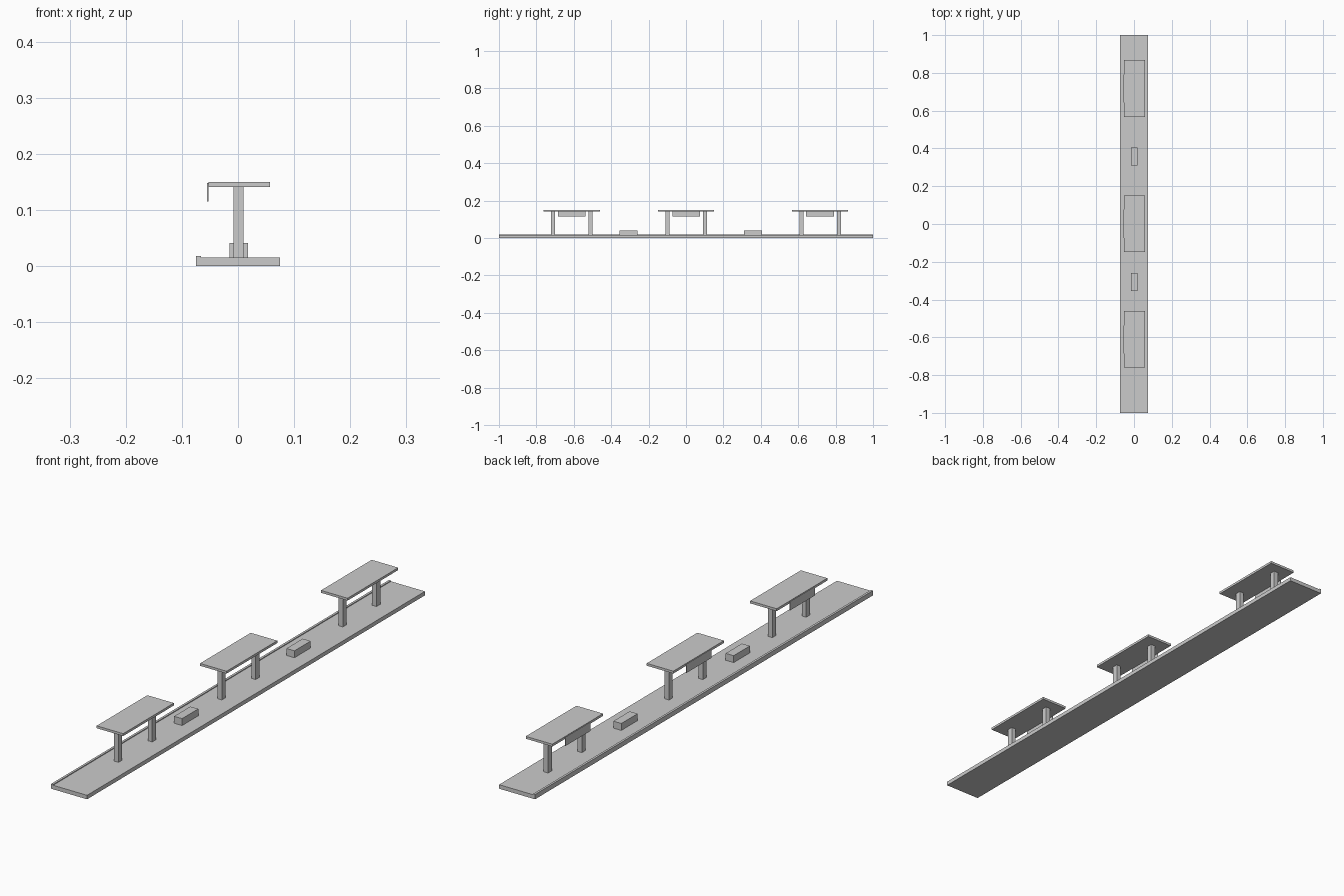
import bpy

if "Cube" in bpy.data.objects:
    bpy.data.objects.remove(bpy.data.objects["Cube"])


def box(name, x, y, z):
    """Box from (min, max) extents on each axis."""
    bpy.ops.mesh.primitive_cube_add(
        size=1, location=((x[0] + x[1]) / 2, (y[0] + y[1]) / 2, (z[0] + z[1]) / 2))
    ob = bpy.context.object
    ob.name = name
    ob.scale = (x[1] - x[0], y[1] - y[0], z[1] - z[0])
    bpy.ops.object.transform_apply(location=False, rotation=False, scale=True)
    return ob


def span(centre, length):
    return (centre - length / 2, centre + length / 2)


DECK_TOP = 0.015

# Platform slab with a slightly raised edge along the left side
box("platform_slab", (-0.0745, 0.0745), (-1, 1), (0, DECK_TOP))
box("platform_edge_strip", (-0.0745, -0.066), (-1, 1), (DECK_TOP, 0.018))

# Shelters: flat roof, two posts and a hanging sign panel on the left edge
for cy in (-0.611, 0.001, 0.717):
    box("shelter_roof", (-0.053, 0.057), span(cy, 0.3), (0.141, 0.15))
    for dy in (-0.1, 0.1):
        box("shelter_post", span(0.001, 0.018), span(cy + dy, 0.022), (DECK_TOP, 0.141))
    box("sign_panel", (-0.055, -0.053), span(cy, 0.149), (0.115, 0.148))

# Benches between the shelters
for cy in (-0.308, 0.357):
    box("bench", span(0.001, 0.033), span(cy, 0.096), (DECK_TOP, 0.041))
